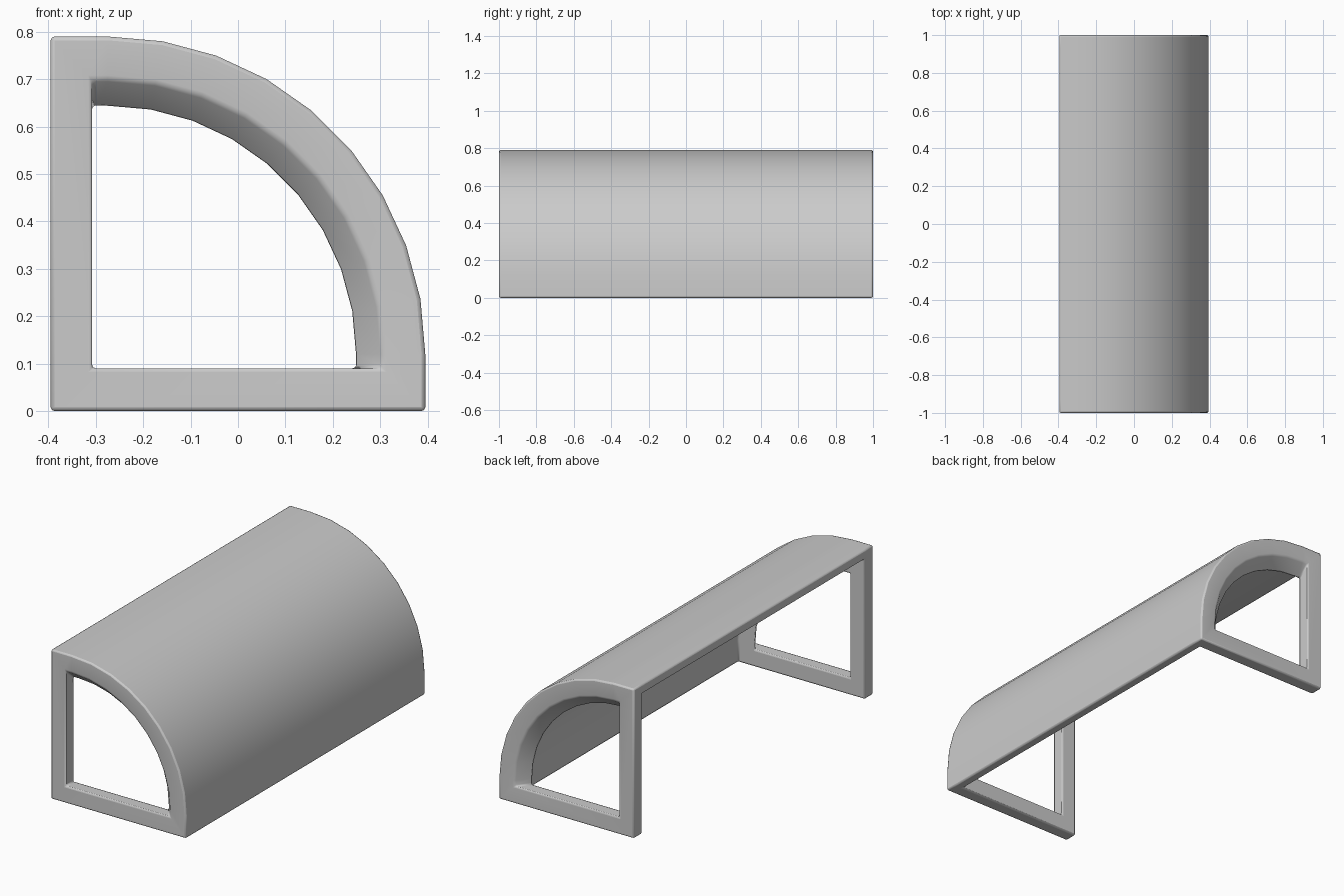
import bpy, bmesh
from math import sin, cos, radians

if "Cube" in bpy.data.objects:
    bpy.data.objects.remove(bpy.data.objects["Cube"])

CX, CZ = -0.275, 0.12          # centre of the curved cover
END, INNER = 1.0, 0.93         # outer and inner y of the end frames


def outline(left, right, bottom, top, r):
    """Quarter-round outline: two square corners, arc, top left corner."""
    arc = [(CX + r * cos(radians(a)), CZ + r * sin(radians(a)))
           for a in range(0, 91, 10)]
    return [(left, bottom), (right, bottom)] + arc + [(left, top)]


outer = outline(-0.395, 0.395, 0.0, 0.79, 0.67)
front_hole = outline(-0.308, 0.305, 0.09, 0.70, 0.58)
back_hole = outline(-0.308, 0.245, 0.09, 0.64, 0.52)
shell_in = outline(-0.395, 0.345, 0.0, 0.74, 0.62)
n = len(outer)

bm = bmesh.new()


def ring(pts, y):
    return [bm.verts.new((x, y, z)) for x, z in pts]


ends = []
for s in (-1, 1):
    F = ring(outer, s * END)
    H = ring(front_hole, s * END)
    B = ring(back_hole, s * INNER)
    O = ring(outer, s * INNER)
    S = [None] + ring(shell_in[1:], s * INNER)
    S[0] = O[0]
    ends.append((O, S))
    for i in range(n):
        j = (i + 1) % n
        # front face, hole wall and back face of the frame
        for P, Q in ((F, H), (H, B), (B, S)):
            bm.faces.new((P[i], P[j], Q[j], Q[i]))
        # outside of the frame
        if i == 0:
            bm.faces.new((F[0], F[1], O[1], S[1], O[0]))
        elif j == 0:
            bm.faces.new((F[i], F[0], O[0], S[i], O[i]))
        else:
            bm.faces.new((F[i], F[j], O[j], O[i]))

# curved cover between the frames
(O1, S1), (O2, S2) = ends
for i in range(1, n - 1):
    bm.faces.new((O1[i], O1[i + 1], O2[i + 1], O2[i]))
    bm.faces.new((S1[i], S1[i + 1], S2[i + 1], S2[i]))
for i in (1, n - 1):
    bm.faces.new((O1[i], S1[i], S2[i], O2[i]))

bmesh.ops.dissolve_limit(bm, angle_limit=radians(0.5), verts=[],
                         edges=[e for e in bm.edges if all(abs(abs(v.co.y) - INNER) < 1e-4 for v in e.verts)])
bmesh.ops.recalc_face_normals(bm, faces=bm.faces)
mesh = bpy.data.meshes.new("quarter_round_cover")
bm.to_mesh(mesh)
bm.free()
cover = bpy.data.objects.new("quarter_round_cover", mesh)
bpy.context.collection.objects.link(cover)

# softened edges
bev = cover.modifiers.new("soft_edges", "BEVEL")
bev.width = 0.008
bev.segments = 2
bev.limit_method = 'ANGLE'
bev.angle_limit = radians(30)

bpy.context.view_layer.objects.active = cover
cover.select_set(True)
bpy.ops.object.shade_smooth_by_angle(angle=radians(50))
